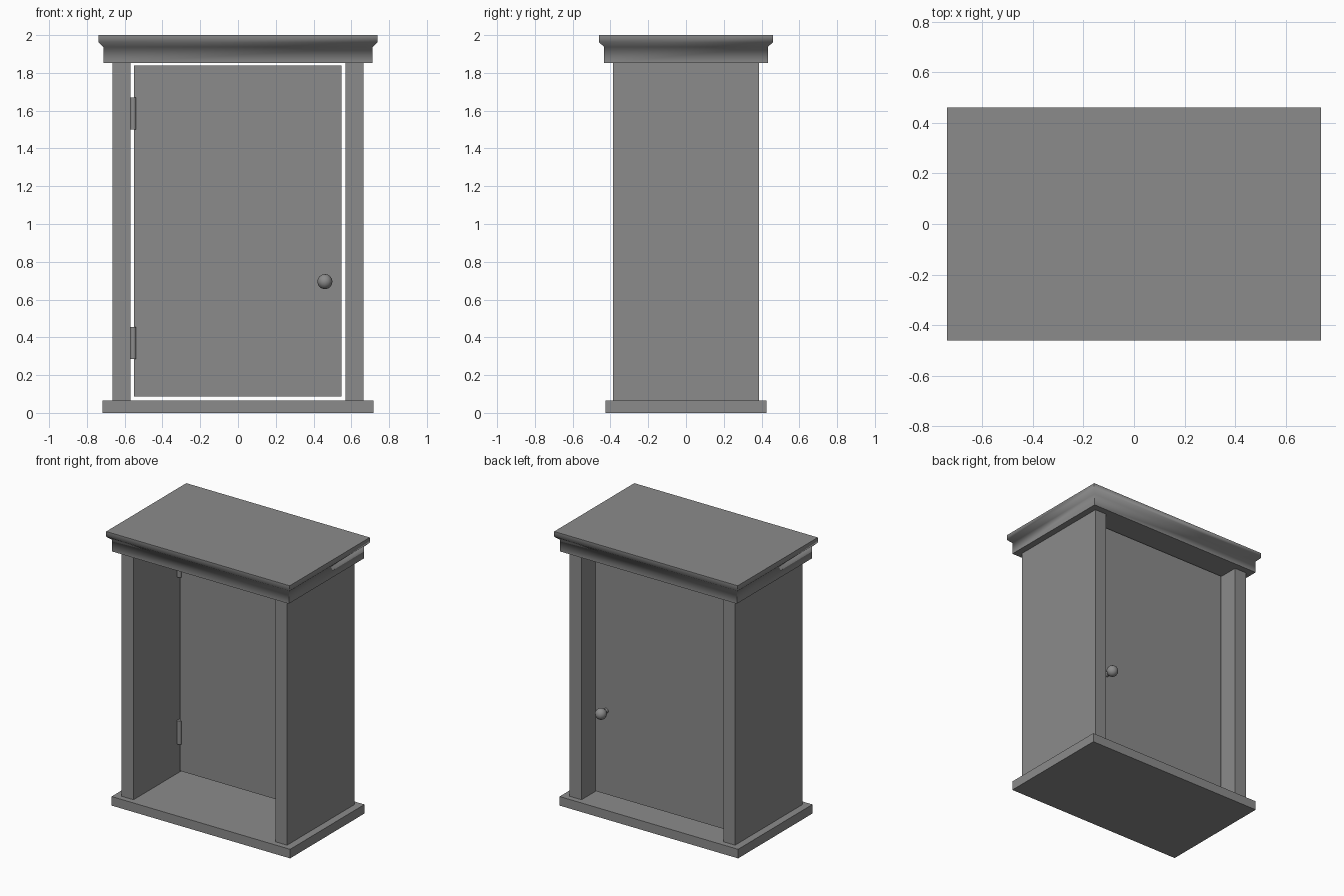
import bpy, bmesh, math
from mathutils import Matrix

if "Cube" in bpy.data.objects:
    bpy.data.objects.remove(bpy.data.objects["Cube"])

grey = bpy.data.materials.new("plain_grey")
grey.use_nodes = True
GREY = (0.26, 0.26, 0.26, 1)
grey.diffuse_color = GREY
grey.node_tree.nodes["Principled BSDF"].inputs["Base Color"].default_value = GREY


def finish(name, bm, smooth=None):
    mesh = bpy.data.meshes.new(name)
    bmesh.ops.recalc_face_normals(bm, faces=bm.faces)
    bm.to_mesh(mesh)
    bm.free()
    mesh.materials.append(grey)
    obj = bpy.data.objects.new(name, mesh)
    bpy.context.collection.objects.link(obj)
    if smooth:
        bpy.ops.object.select_all(action="DESELECT")
        obj.select_set(True)
        bpy.context.view_layer.objects.active = obj
        bpy.ops.object.shade_smooth_by_angle(angle=math.radians(smooth))
    return obj


def stacked(name, levels, smooth=None):
    """Rectangular outline lofted through (half x, half y, z) levels."""
    bm = bmesh.new()
    rings = [[bm.verts.new((sx * hx, sy * hy, z))
              for sx, sy in ((-1, -1), (1, -1), (1, 1), (-1, 1))]
             for hx, hy, z in levels]
    for low, high in zip(rings, rings[1:]):
        for i in range(4):
            j = (i + 1) % 4
            bm.faces.new((low[i], low[j], high[j], high[i]))
    bm.faces.new(rings[0])
    bm.faces.new(rings[-1])
    return finish(name, bm, smooth)


def box(name, x, y, z):
    obj = stacked(name, [((x[1] - x[0]) / 2, (y[1] - y[0]) / 2, h) for h in z])
    obj.location = ((x[0] + x[1]) / 2, (y[0] + y[1]) / 2, 0)
    return obj


# Base and flared crown
stacked("base", [(0.718, 0.427, 0), (0.718, 0.427, 0.066)])
stacked("crown", [(0.712, 0.433, 1.852), (0.712, 0.433, 1.937),
                  (0.738, 0.46, 1.962), (0.738, 0.46, 2.0)], smooth=60)

# Side panels
for side, (x0, x1) in {"left": (0.57, 0.665), "right": (-0.665, -0.57)}.items():
    box(side + "_panel", (x0, x1), (-0.386, 0.386), (0.066, 1.852))

# Door hung towards the back, with clearance all round
DOOR_FRONT, DOOR_BACK = 0.12, 0.26
box("door", (-0.55, 0.547), (DOOR_FRONT, DOOR_BACK), (0.088, 1.839))

# Hinge barrels
for label, z in (("lower", 0.37), ("upper", 1.584)):
    bm = bmesh.new()
    bmesh.ops.create_cone(bm, cap_ends=True, segments=12, radius1=0.016,
                          radius2=0.016, depth=0.17,
                          matrix=Matrix.Translation((-0.555, DOOR_FRONT, z)))
    finish(label + "_hinge", bm, smooth=40)

# Round knob with a short stem on each door face
for label, face_y, out in (("front", DOOR_FRONT, -1), ("back", DOOR_BACK, 1)):
    bm = bmesh.new()
    bmesh.ops.create_uvsphere(bm, u_segments=12, v_segments=8, radius=0.04,
                              matrix=Matrix.Translation((0.46, face_y + out * 0.06, 0.695)))
    stem = Matrix.Translation((0.46, face_y + out * 0.015, 0.695)) @ Matrix.Rotation(math.pi / 2, 4, "X")
    bmesh.ops.create_cone(bm, cap_ends=True, segments=12, radius1=0.018,
                          radius2=0.018, depth=0.04, matrix=stem)
    finish(label + "_knob", bm, smooth=50)
